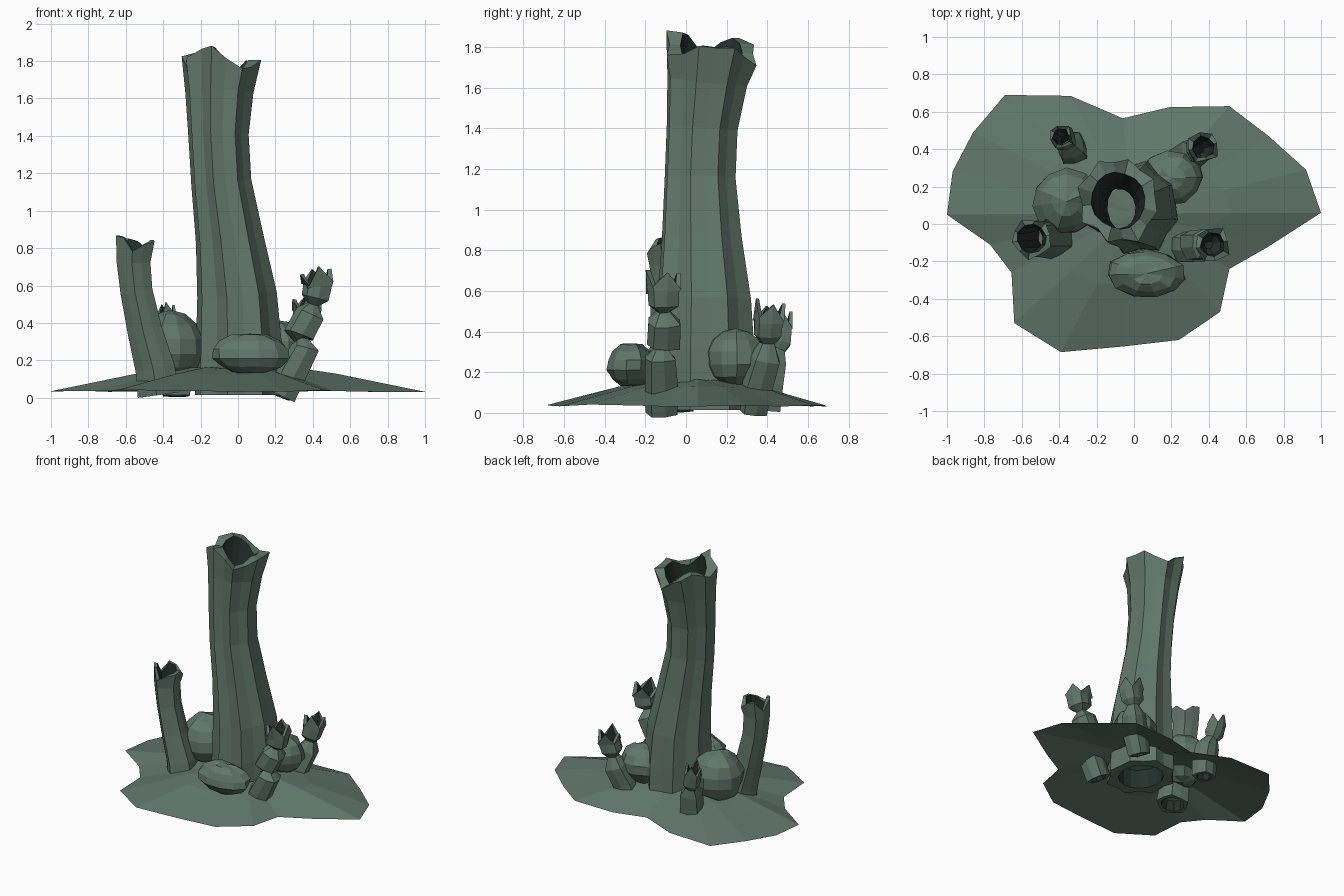
import bpy, bmesh, math, random
from mathutils import Vector

if "Cube" in bpy.data.objects:
    bpy.data.objects.remove(bpy.data.objects["Cube"])

random.seed(7)


def material(name, col):
    m = bpy.data.materials.new(name)
    m.diffuse_color = (*col, 1)
    m.use_nodes = True
    m.node_tree.nodes["Principled BSDF"].inputs["Base Color"].default_value = m.diffuse_color
    return m


STONE = material("mossy_stone", (0.12, 0.185, 0.145))
DARK = material("dark_hollow", (0.018, 0.03, 0.026))


def finish(name, bm):
    bmesh.ops.recalc_face_normals(bm, faces=bm.faces)
    me = bpy.data.meshes.new(name)
    bm.to_mesh(me)
    bm.free()
    me.materials.append(STONE)
    me.materials.append(DARK)
    ob = bpy.data.objects.new(name, me)
    bpy.context.collection.objects.link(ob)
    return ob


def tube(name, sections, n, ridge, jag, wall=0.7, stretch=1.0):
    """Hollow ridged tube along (x, y, z, radius) sections with a jagged rim."""
    bm = bmesh.new()
    pts = [Vector(s[:3]) for s in sections]
    ribs = [1 + ridge * (1 if i % 2 else -1) + random.uniform(-ridge, ridge) * 0.6 for i in range(n)]
    teeth = [jag[i % len(jag)] for i in range(n)]
    last = len(pts) - 1

    def ring(k, scale, ribbed):
        t = (pts[min(k + 1, last)] - pts[max(k - 1, 0)]).normalized()
        q = Vector((0, 0, 1)).rotation_difference(t)
        out = []
        for i in range(n):
            a = 2 * math.pi * (i + 0.3) / n
            r = sections[k][3] * scale * (ribs[i] if ribbed else 1)
            lift = teeth[i] if k == last else 0
            off = Vector((r * math.cos(a), r * math.sin(a) * stretch, lift))
            out.append(bm.verts.new(pts[k] + q @ off))
        return out

    outer = [ring(k, 1, True) for k in range(last + 1)]
    inner = [ring(k, wall, False) for k in range(last, -1, -1)]
    loops = outer + inner
    for k in range(len(loops)):
        a, b = loops[k], loops[(k + 1) % len(loops)]
        for i in range(n):
            j = (i + 1) % n
            f = bm.faces.new((a[i], a[j], b[j], b[i]))
            f.material_index = 1 if last < k < len(loops) - 1 else 0
    return finish(name, bm)


def boulder(name, loc, size, turn=0.0):
    bm = bmesh.new()
    bmesh.ops.create_uvsphere(bm, u_segments=11, v_segments=7, radius=1)
    for v in bm.verts:
        p = v.co * random.uniform(0.93, 1.06)
        c, s = math.cos(turn), math.sin(turn)
        p = Vector((p.x * size[0], p.y * size[1], p.z * size[2]))
        v.co = Vector((p.x * c - p.y * s, p.x * s + p.y * c, p.z)) + Vector(loc)
    return finish(name, bm)


# sea-floor mound: open sheet with a lobed outline
outline = [(-1, .05), (-.97, .28), (-.86, .49), (-.69, .69), (-.34, .685), (-.06, .565), (.19, .625),
           (.51, .63), (.72, .47), (.92, .29), (1, .06), (.72, -.12), (.51, -.24), (.46, -.47),
           (.24, -.62), (-.06, -.655), (-.39, -.685), (-.64, -.53), (-.655, -.26), (-.77, -.11)]
bm = bmesh.new()
rings = []
for s, z in ((1, .037), (.52, .128), (.26, .162)):
    rings.append([bm.verts.new((x * s, .06 + (y - .06) * s, z + random.uniform(-.006, .006)))
                  for x, y in outline])
mid = bm.verts.new((0, .06, .165))
n = len(outline)
for i in range(n):
    j = (i + 1) % n
    for a, b in zip(rings, rings[1:]):
        bm.faces.new((a[i], b[i], b[j], a[j]))
    bm.faces.new((rings[-1][i], mid, rings[-1][j]))
mound = finish("mound", bm)
for p in mound.data.polygons:  # make sure the sheet faces up
    if p.normal.z < 0:
        mound.data.flip_normals()
        break

# tall central chimney
tube("main_chimney",
     [(.01, .09, .015, .225), (.01, .09, .3, .22), (0, .09, .55, .205), (-.04, .078, .85, .175),
      (-.085, .07, 1.15, .155), (-.1, .08, 1.4, .155), (-.095, .105, 1.63, .175), (-.085, .125, 1.79, .205)],
     16, .07, (.02, .03, -.01, -.05, 0, .04, .06, .03, -.03, .0, .05, .06, .0, -.05, -.03, .02),
     wall=.7, stretch=1.08)

# shorter side chimney
tube("side_chimney",
     [(-.42, -.07, .015, .115), (-.44, -.07, .16, .108), (-.495, -.075, .36, .095),
      (-.54, -.08, .57, .088), (-.555, -.08, .72, .092), (-.548, -.078, .82, .106)],
     10, .06, (.03, -.03, .02, .03, -.04, .04, .03, -.04, .0, .02), wall=.74)

# knobbly segmented growths with pinched joints
cup = (.04, -.04, .05, -.02, .03, -.05, .06, -.03)
tube("front_right_growth",
     [(.23, -.12, .01, .085), (.29, -.12, .14, .088), (.36, -.125, .27, .08), (.335, -.12, .31, .035),
      (.325, -.11, .335, .088), (.385, -.105, .45, .085), (.4, -.11, .50, .033), (.412, -.11, .535, .08),
      (.425, -.11, .6, .083), (.42, -.11, .64, .094)], 8, .06, cup)
tube("back_right_growth",
     [(.23, .33, .01, .075), (.28, .35, .14, .085), (.33, .39, .27, .08), (.345, .4, .345, .04),
      (.35, .4, .385, .075), (.37, .405, .45, .078), (.37, .41, .495, .085)], 8, .08, cup)
tube("back_left_growth",
     [(-.33, .39, .01, .08), (-.33, .4, .14, .085), (-.34, .42, .25, .08), (-.36, .445, .31, .045),
      (-.37, .455, .345, .065), (-.385, .465, .41, .06), (-.39, .465, .45, .065)], 8, .08, cup)

# rounded boulders around the foot
boulder("left_boulder", (-.36, .12, .275), (.19, .18, .185))
boulder("front_boulder", (.065, -.265, .235), (.21, .128, .11), -.05)
boulder("back_right_boulder", (.2, .245, .27), (.175, .145, .145), .15)
